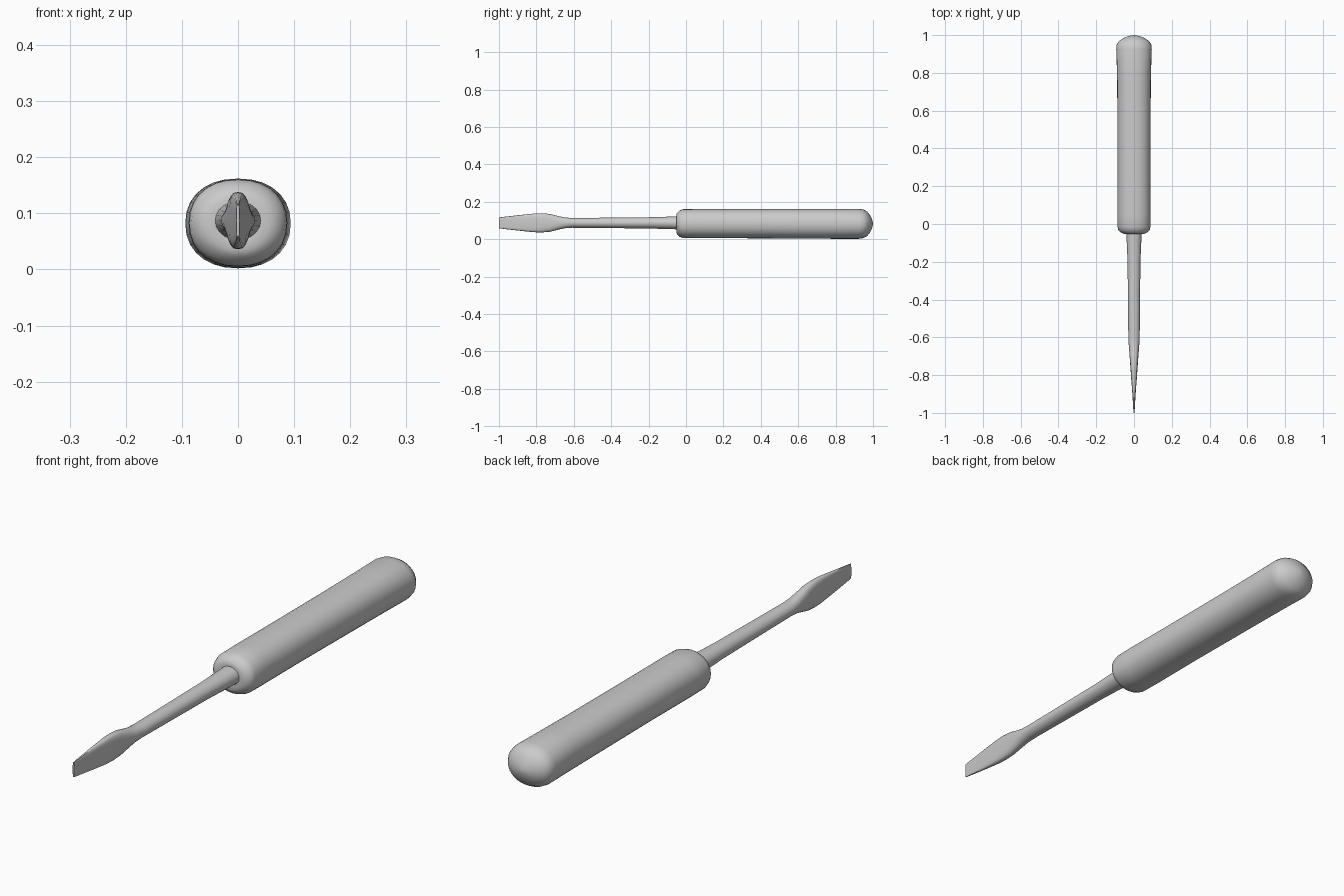
import bpy, bmesh
from math import cos, sin, pi, radians, copysign


def loft(name, stations, sides, angle):
    """Skin superellipse sections (y, centre z, half x, half z, exponent) along y."""
    bm = bmesh.new()
    rings = []
    for y, zc, rx, rz, n in stations:
        ring = []
        for i in range(sides):
            a = 2 * pi * i / sides
            c, s = cos(a), sin(a)
            ring.append(bm.verts.new((
                rx * copysign(abs(c) ** (2 / n), c), y,
                zc + rz * copysign(abs(s) ** (2 / n), s))))
        rings.append(ring)
    for a, b in zip(rings, rings[1:]):
        for i in range(sides):
            j = (i + 1) % sides
            bm.faces.new((a[i], a[j], b[j], b[i]))
    bm.faces.new(rings[0])
    bm.faces.new(rings[-1])
    bmesh.ops.recalc_face_normals(bm, faces=bm.faces)
    mesh = bpy.data.meshes.new(name)
    bm.to_mesh(mesh)
    bm.free()
    obj = bpy.data.objects.new(name, mesh)
    bpy.context.collection.objects.link(obj)
    bpy.ops.object.select_all(action='DESELECT')
    obj.select_set(True)
    bpy.context.view_layer.objects.active = obj
    bpy.ops.object.shade_smooth_by_angle(angle=radians(angle))
    return obj


# Handle: bevelled collar, slightly waisted grip and domed butt
loft("handle", [
    (-0.050, 0.083, 0.036, 0.034, 2.0),
    (-0.052, 0.083, 0.055, 0.050, 2.0),
    (-0.045, 0.083, 0.070, 0.060, 2.0),
    (-0.033, 0.083, 0.083, 0.071, 2.1),
    (-0.015, 0.083, 0.087, 0.077, 2.2),
    (0.05, 0.083, 0.088, 0.078, 2.2),
    (0.30, 0.083, 0.087, 0.078, 2.2),
    (0.60, 0.082, 0.088, 0.079, 2.2),
    (0.80, 0.082, 0.090, 0.080, 2.2),
    (0.925, 0.082, 0.094, 0.080, 2.2),
    (0.950, 0.082, 0.092, 0.076, 2.1),
    (0.968, 0.082, 0.080, 0.066, 2.0),
    (0.984, 0.082, 0.057, 0.046, 2.0),
    (0.995, 0.082, 0.030, 0.024, 2.0),
    (1.000, 0.082, 0.004, 0.004, 2.0),
], 28, 50)

# Shaft: round rod that flares into an upright flat blade
loft("shaft_and_blade", [
    (-0.02, 0.087, 0.043, 0.036, 2.0),
    (-0.06, 0.087, 0.040, 0.034, 2.0),
    (-0.20, 0.087, 0.034, 0.030, 2.0),
    (-0.40, 0.087, 0.032, 0.028, 2.0),
    (-0.61, 0.087, 0.030, 0.026, 2.0),
    (-0.65, 0.087, 0.027, 0.029, 2.2),
    (-0.69, 0.087, 0.024, 0.038, 2.5),
    (-0.73, 0.087, 0.021, 0.048, 2.8),
    (-0.77, 0.087, 0.018, 0.051, 3.0),
    (-0.81, 0.087, 0.0155, 0.050, 3.2),
    (-0.88, 0.087, 0.010, 0.043, 3.5),
    (-0.96, 0.087, 0.005, 0.034, 3.5),
    (-1.00, 0.087, 0.003, 0.029, 3.5),
], 20, 45)
